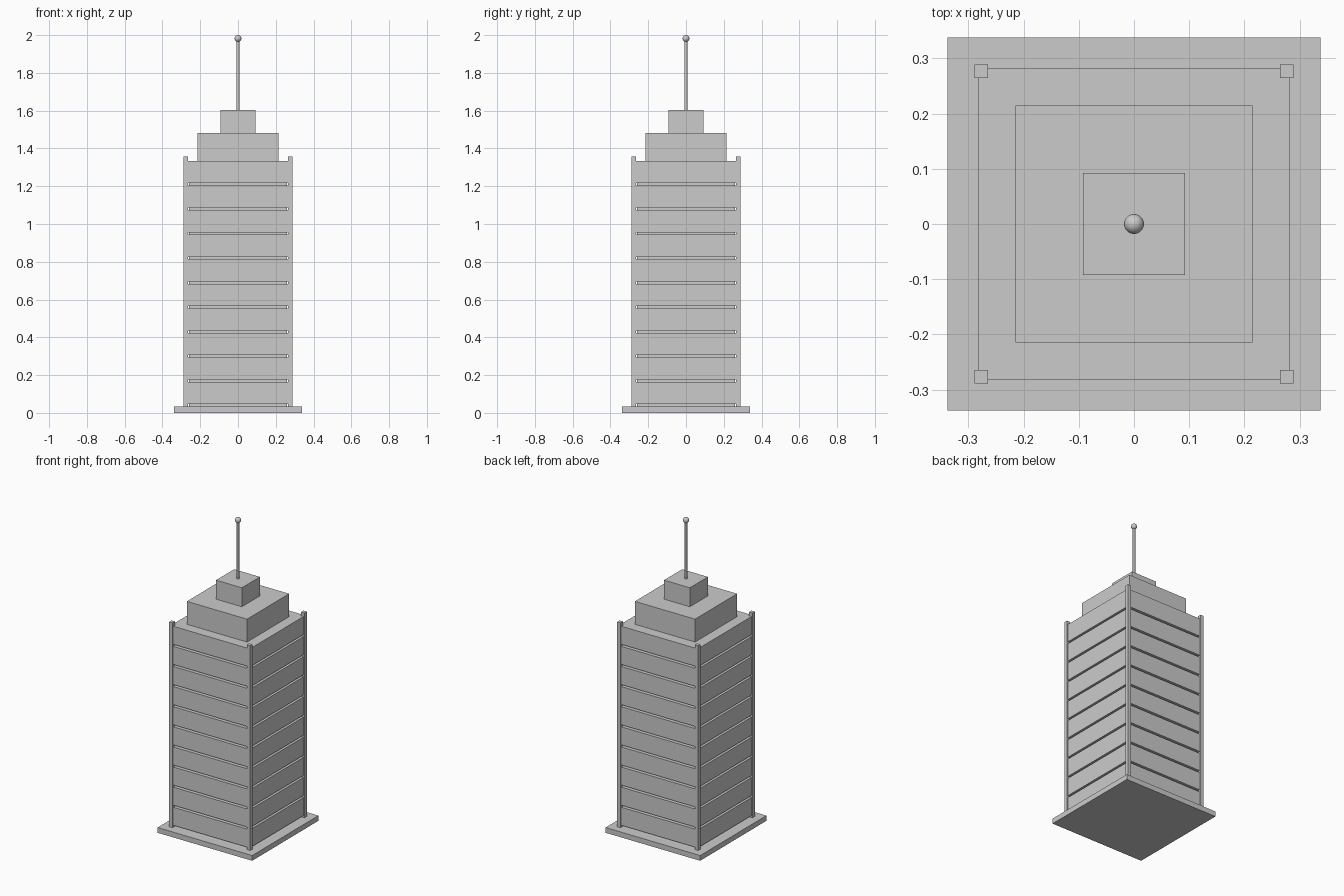
import bpy

if "Cube" in bpy.data.objects:
    bpy.data.objects.remove(bpy.data.objects["Cube"])


def box(name, half, z0, z1, x=0.0, y=0.0):
    """Square block with the given half width, from z0 to z1."""
    bpy.ops.mesh.primitive_cube_add(size=1, location=(x, y, (z0 + z1) / 2))
    o = bpy.context.object
    o.name = name
    o.scale = (half * 2, half * 2, z1 - z0)
    bpy.ops.object.transform_apply(location=False, rotation=False, scale=True)
    return o


BASE_TOP, ROOF = 0.034, 1.333
FLOORS, GAP = 10, 0.013
pitch = (ROOF - BASE_TOP) / FLOORS

# Ground plinth and recessed core
box("plinth", 0.338, 0.0, BASE_TOP)
box("tower_core", 0.26, BASE_TOP, ROOF - 0.02)

# Storeys, each with a thin recessed joint beneath it
for i in range(FLOORS):
    z = BASE_TOP + i * pitch
    box(f"storey_{i + 1}", 0.283, z + GAP, z + pitch)

# Corner posts
for sx in (-1, 1):
    for sy in (-1, 1):
        box("corner_post", 0.012, BASE_TOP, 1.357, sx * 0.277, sy * 0.277)

# Stepped crown
box("upper_tier", 0.215, ROOF, 1.481)
box("top_tier", 0.092, 1.481, 1.604)

# Mast with ball tip
bpy.ops.mesh.primitive_cylinder_add(vertices=16, radius=0.0075, depth=0.38,
                                    location=(0, 0, 1.604 + 0.19))
bpy.context.object.name = "mast"
bpy.ops.object.shade_smooth_by_angle()
bpy.ops.mesh.primitive_uv_sphere_add(segments=24, ring_count=12, radius=0.018,
                                     location=(0, 0, 1.982))
bpy.context.object.name = "mast_ball"
bpy.ops.object.shade_smooth()
